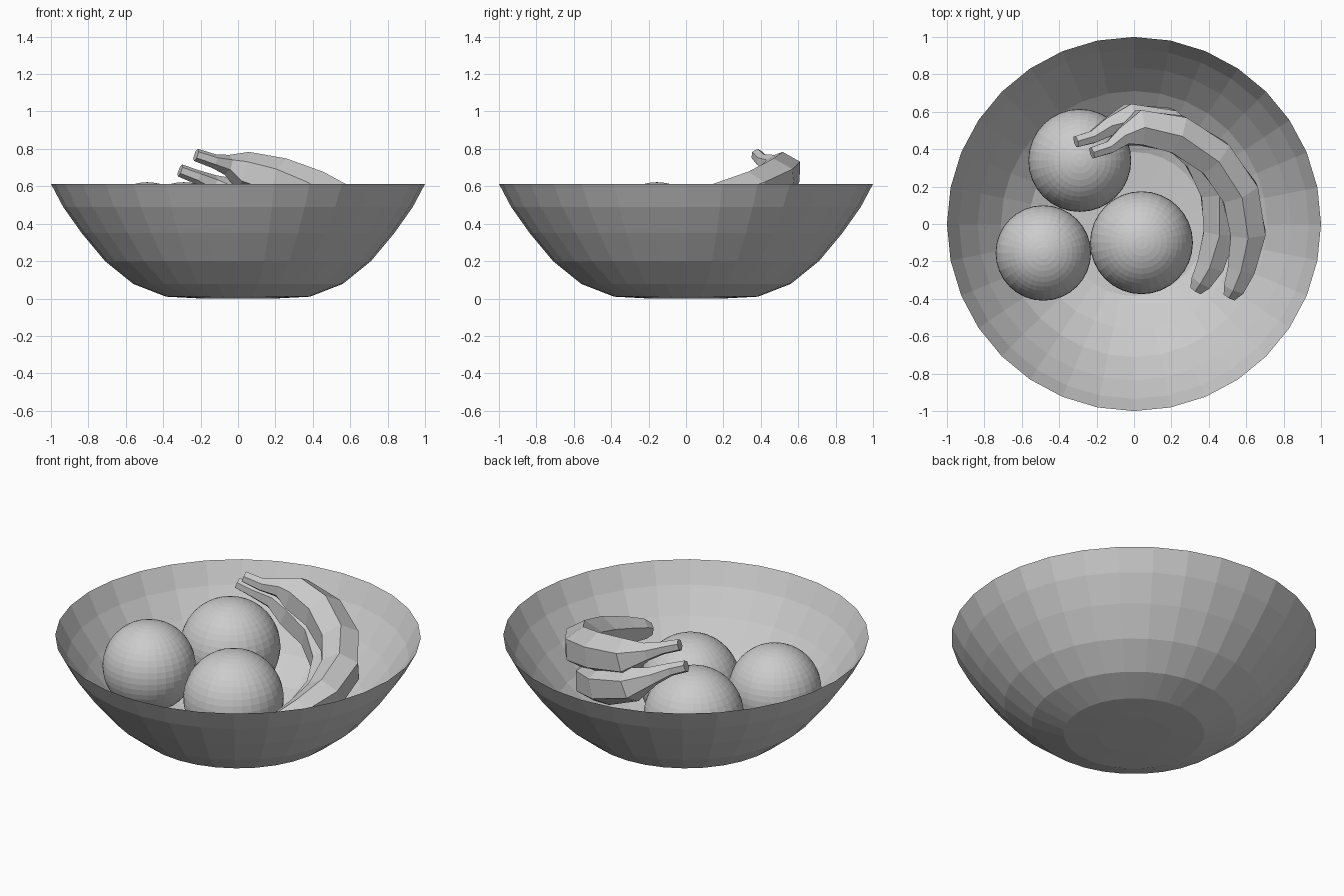
import bpy, bmesh, math
from mathutils import Vector

if "Cube" in bpy.data.objects:
    bpy.data.objects.remove(bpy.data.objects["Cube"])

grey = bpy.data.materials.new("plain_grey")
grey.diffuse_color = (0.6, 0.6, 0.6, 1)
grey.use_nodes = True
grey.node_tree.nodes["Principled BSDF"].inputs["Base Color"].default_value = grey.diffuse_color


def finish(name, bm, fix_normals=True):
    if fix_normals:
        bmesh.ops.recalc_face_normals(bm, faces=bm.faces)
    mesh = bpy.data.meshes.new(name)
    bm.to_mesh(mesh)
    bm.free()
    mesh.materials.append(grey)
    ob = bpy.data.objects.new(name, mesh)
    bpy.context.collection.objects.link(ob)
    return ob


def bridge(bm, a, b):
    n = len(a)
    for i in range(n):
        j = (i + 1) % n
        bm.faces.new((a[i], a[j], b[j], b[i]))


# Bowl: thin open shell, lathed with 32 sides
def bowl():
    profile = [(0.195, 0.0), (0.385, 0.01), (0.56, 0.078), (0.711, 0.2),
               (0.836, 0.35), (0.935, 0.49), (1.0, 0.613)]
    bm = bmesh.new()
    rings = []
    for r, z in profile:
        rings.append([bm.verts.new((r * math.cos(k * math.tau / 32),
                                    r * math.sin(k * math.tau / 32), z)) for k in range(32)])
    for a, b in zip(rings, rings[1:]):
        bridge(bm, a, b)
    bm.faces.new(rings[0][::-1])
    finish("bowl", bm, False)


# Round fruit
def round_fruit(name, centre, radius):
    bm = bmesh.new()
    bmesh.ops.create_uvsphere(bm, u_segments=32, v_segments=24, radius=radius)
    bmesh.ops.translate(bm, verts=bm.verts, vec=centre)
    finish(name, bm)


# Banana: six-sided section swept along a path of (x, y, z, radius)
def banana(name, path):
    bm = bmesh.new()
    pts = [Vector(p[:3]) for p in path]
    rings = []
    for i, p in enumerate(pts):
        t = (pts[min(i + 1, len(pts) - 1)] - pts[max(i - 1, 0)]).normalized()
        side = t.cross(Vector((0, 0, 1))).normalized()
        up = side.cross(t)
        r = path[i][3]
        rings.append([bm.verts.new(p + r * (math.sin(k * math.tau / 6) * side
                                            + math.cos(k * math.tau / 6) * up)) for k in range(6)])
    for a, b in zip(rings, rings[1:]):
        bridge(bm, a, b)
    bm.faces.new(rings[0])
    bm.faces.new(rings[-1])
    finish(name, bm)


bowl()
round_fruit("back_fruit", (-0.29, 0.34, 0.347), 0.275)
round_fruit("left_fruit", (-0.485, -0.155, 0.367), 0.255)
round_fruit("middle_fruit", (0.04, -0.1, 0.29), 0.275)

banana("upper_banana", [
    (-0.225, 0.38, 0.768, 0.034), (-0.13, 0.41, 0.735, 0.038), (-0.06, 0.465, 0.715, 0.055),
    (0.03, 0.515, 0.68, 0.108), (0.23, 0.48, 0.635, 0.118), (0.43, 0.355, 0.565, 0.118),
    (0.565, 0.17, 0.50, 0.116), (0.61, -0.05, 0.44, 0.108), (0.575, -0.24, 0.40, 0.085),
    (0.535, -0.345, 0.38, 0.065), (0.51, -0.39, 0.37, 0.038)])
banana("lower_banana", [
    (-0.31, 0.44, 0.685, 0.034), (-0.22, 0.465, 0.65, 0.038), (-0.14, 0.515, 0.61, 0.055),
    (-0.03, 0.555, 0.545, 0.1), (0.17, 0.525, 0.475, 0.112), (0.35, 0.38, 0.40, 0.112),
    (0.45, 0.18, 0.335, 0.11), (0.46, -0.04, 0.285, 0.1), (0.41, -0.22, 0.25, 0.085),
    (0.36, -0.31, 0.235, 0.065), (0.33, -0.355, 0.225, 0.038)])
